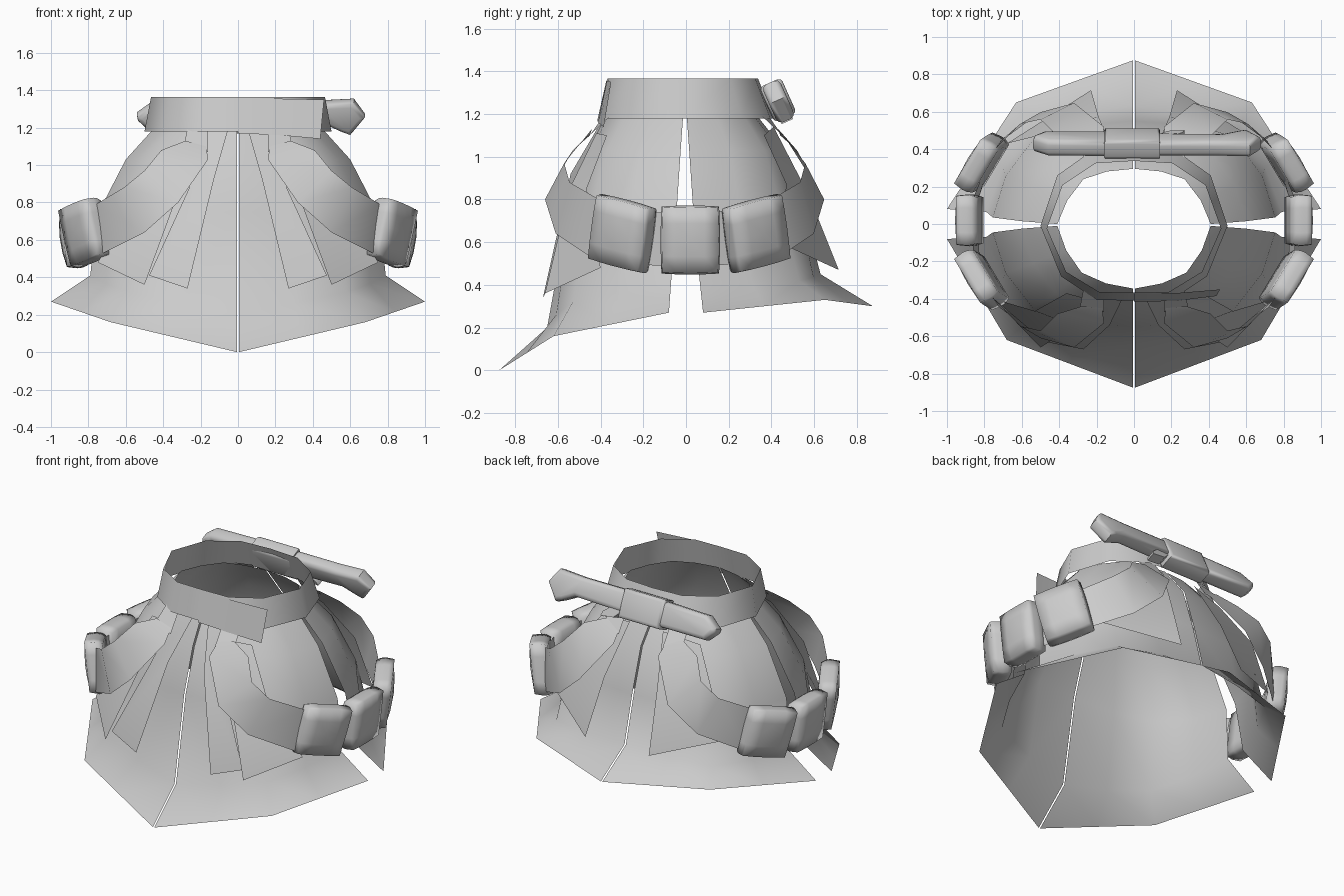
import bpy, bmesh, math
from mathutils import Matrix, Vector

cube = bpy.data.objects.get("Cube")
if cube:
    bpy.data.objects.remove(cube)

grey = bpy.data.materials.new("plain_grey")
grey.use_nodes = True
grey.diffuse_color = (0.6, 0.6, 0.6, 1)
grey.node_tree.nodes["Principled BSDF"].inputs["Base Color"].default_value = (0.6, 0.6, 0.6, 1)


def finish(name, bm, angle):
    """Turn a bmesh into a smooth-shaded object."""
    mesh = bpy.data.meshes.new(name)
    bm.to_mesh(mesh)
    bm.free()
    mesh.materials.append(grey)
    obj = bpy.data.objects.new(name, mesh)
    bpy.context.collection.objects.link(obj)
    bpy.ops.object.select_all(action='DESELECT')
    obj.select_set(True)
    bpy.context.view_layer.objects.active = obj
    bpy.ops.object.shade_smooth_by_angle(angle=math.radians(angle))


def sheet(name, rows, closed=False, side=1):
    """Open cloth surface through rows of points, facing away from the z axis."""
    bm = bmesh.new()
    grid = [[bm.verts.new((side * x, y, z)) for x, y, z in row] for row in rows]
    n = len(rows[0])
    for a, b in zip(grid, grid[1:]):
        for i in range(n if closed else n - 1):
            j = (i + 1) % n
            bm.faces.new((a[i], a[j], b[j], b[i]))
    bm.normal_update()
    out = sum(f.normal.dot(f.calc_center_median() - Vector((0, 0, 0.7))) for f in bm.faces)
    if out < 0:
        bmesh.ops.reverse_faces(bm, faces=bm.faces[:])
    finish(name, bm, 70)


def bulged(centre, corner, edge, bulge):
    """Five points across a quarter panel, rounded between the three given."""
    pts = [Vector(p) for p in (centre, corner, edge)]
    mids = []
    for a, b in zip(pts, pts[1:]):
        m = (a + b) / 2
        mids.append(Vector((m.x * bulge, m.y * bulge, m.z)))
    return [pts[0], mids[0], pts[1], mids[1], pts[2]]


# Skirt quarter panels: centre seam, corner and side edge for each row, then bulge
front_rows = [
    ((.005, -.345, 1.24), (.28, -.26, 1.24), (.41, -.01, 1.24), 1.05),
    ((.005, -.46, 1.03), (.42, -.37, 1.03), (.60, -.025, 1.03), 1.06),
    ((.005, -.55, .75), (.54, -.45, .74), (.755, -.045, .73), 1.06),
    ((.005, -.65, .20), (.58, -.53, .32), (.79, -.07, .41), 1.03),
    ((.005, -.875, .00), (.68, -.62, .16), (1.0, -.08, .27), 1.0),
]
back_rows = [
    ((.005, .295, 1.24), (.27, .24, 1.24), (.41, .0, 1.24), 1.05),
    ((.005, .46, 1.03), (.42, .37, 1.03), (.60, .015, 1.03), 1.06),
    ((.005, .55, .75), (.54, .45, .74), (.755, .035, .73), 1.06),
    ((.005, .63, .45), (.57, .53, .42), (.79, .065, .41), 1.03),
    ((.005, .875, .30), (.63, .65, .33), (1.0, .08, .27), 1.0),
]

# Loose cloth flaps: inner and outer edge points
flaps = {
    "front_inner_flap": [((.05, -.375, 1.20), (.17, -.37, 1.20)),
                         ((.13, -.54, .92), (.26, -.53, .88)),
                         ((.27, -.67, .34), (.475, -.63, .41))],
    "front_outer_flap": [((.18, -.42, 1.11), (.36, -.37, 1.10)),
                         ((.32, -.545, .85), (.53, -.465, .85)),
                         ((.50, -.66, .36), (.75, -.40, .48))],
    "back_flap": [((.12, .41, 1.14), (.36, .365, 1.10)),
                  ((.19, .575, .82), (.52, .47, .87)),
                  ((.23, .715, .47), (.68, .43, .60))],
}

# Thigh strap: lower and upper edge, front half, then continued to the back
strap_half = [((.17, -.45, 1.10), (.28, -.44, 1.13)),
              ((.16, -.53, 1.03), (.41, -.48, 1.08)),
              ((.32, -.66, .80), (.50, -.57, .97)),
              ((.50, -.61, .64), (.61, -.545, .88)),
              ((.74, -.43, .52), (.76, -.39, .79)),
              ((.83, -.14, .49), (.86, -.14, .74))]
strap = strap_half + [[(x, -y * .98, z) for x, y, z in pair] for pair in reversed(strap_half)]


def pouch(name, side, centre, yaw, roll, width):
    """Soft box bulging on its outer face, tapered towards the body."""
    bm = bmesh.new()
    bmesh.ops.create_cube(bm, size=2)
    bmesh.ops.subdivide_edges(bm, edges=bm.edges[:], cuts=3, use_grid_fill=True)
    for v in bm.verts:
        x, y, z = v.co
        puff = (1 - y * y) * (1 - z * z)
        taper = 1 - .04 * abs(x) - (.05 if x < -.9 else 0)
        v.co = (x * .055 + (.02 * puff if x > 0 else 0) + .018 * z,
                y * width / 2 * taper * (1 + .03 * (1 - z * z)),
                z * .157 * taper * (1 + .03 * (1 - y * y)))
    m = (Matrix.Translation(centre) @ Matrix.Rotation(math.radians(yaw), 4, 'Z')
         @ Matrix.Rotation(math.radians(roll), 4, 'X'))
    bm.transform(m)
    if side < 0:
        bm.transform(Matrix.Scale(-1, 4, (1, 0, 0)))
    bmesh.ops.recalc_face_normals(bm, faces=bm.faces[:])
    finish(name, bm, 110)


for side, label in ((1, "left"), (-1, "right")):
    for name, rows in (("front_panel", front_rows), ("back_panel", back_rows)):
        sheet(f"{label}_{name}", [bulged(*r) for r in rows], side=side)
    for name, rows in flaps.items():
        sheet(f"{label}_{name}", rows, side=side)
    sheet(f"{label}_thigh_strap", strap, side=side)
    # Tabs hanging the strap from the belt
    for name, s in (("front", -1), ("back", 1)):
        sheet(f"{label}_{name}_strap_tab",
              [((.16, s * .38, 1.20), (.27, s * .345, 1.20)),
               ((.16, s * .47, 1.07), (.29, s * .45, 1.10))], side=side)
    pouch(f"{label}_middle_pouch", side, (.878, .02, .61), 0, 0, .27)
    pouch(f"{label}_back_pouch", side, (.812, .325, .64), 31, 13, .29)
    pouch(f"{label}_front_pouch", side, (.812, -.295, .64), -31, -13, .29)

# Belt ring with a loose tail at the front
half = [(0, -.41), (.2, -.405), (.39, -.28), (.5, -.01), (.41, .26), (.22, .395), (0, .41)]
ring = half + [(-x, y) for x, y in reversed(half[1:-1])]
sheet("belt", [[(x, y, 1.18) for x, y in ring],
               [(x * .93, y * .86 - .015, 1.365) for x, y in ring]], closed=True)
sheet("belt_tail", [[(0, -.415, 1.17), (.22, -.412, 1.16), (.44, -.385, 1.14)],
                    [(0, -.372, 1.36), (.22, -.37, 1.355), (.46, -.35, 1.35)]])


def slab(name, profile, half_thick, bevel):
    """Rounded prism tilted to lie along the back of the belt."""
    bm = bmesh.new()
    face = bm.faces.new([bm.verts.new((x, -half_thick, v)) for x, v in profile])
    top = bmesh.ops.extrude_face_region(bm, geom=[face])
    moved = [g for g in top["geom"] if isinstance(g, bmesh.types.BMVert)]
    bmesh.ops.translate(bm, verts=moved, vec=(0, 2 * half_thick, 0))
    bmesh.ops.recalc_face_normals(bm, faces=bm.faces[:])
    rim = [e for e in bm.edges if abs(e.verts[0].co.y - e.verts[1].co.y) < 1e-5]
    if bevel:
        bmesh.ops.bevel(bm, geom=rim, offset=bevel, segments=2, affect='EDGES', profile=.5)
    bm.transform(Matrix.Translation((0, .43, 1.265)) @ Matrix.Rotation(math.radians(24), 4, 'X'))
    finish(name, bm, 50)


# Sheathed knife across the back
slab("knife_sheath", [(-.14, -.075), (-.14, .08), (-.46, .072), (-.54, .01), (-.535, -.02),
                      (-.48, -.075)], .048, .026)
slab("sheath_sleeve", [(-.16, -.09), (.14, -.09), (.14, .09), (-.16, .09)], .056, .02)
slab("knife_handle", [(.12, -.055), (.47, -.045), (.55, -.085), (.60, -.105), (.68, .0),
                      (.62, .09), (.45, .08), (.12, .08)], .045, .025)
slab("knife_guard", [(.13, -.05), (.18, -.1), (.27, -.11), (.26, -.08), (.21, -.04)], .03, 0)
